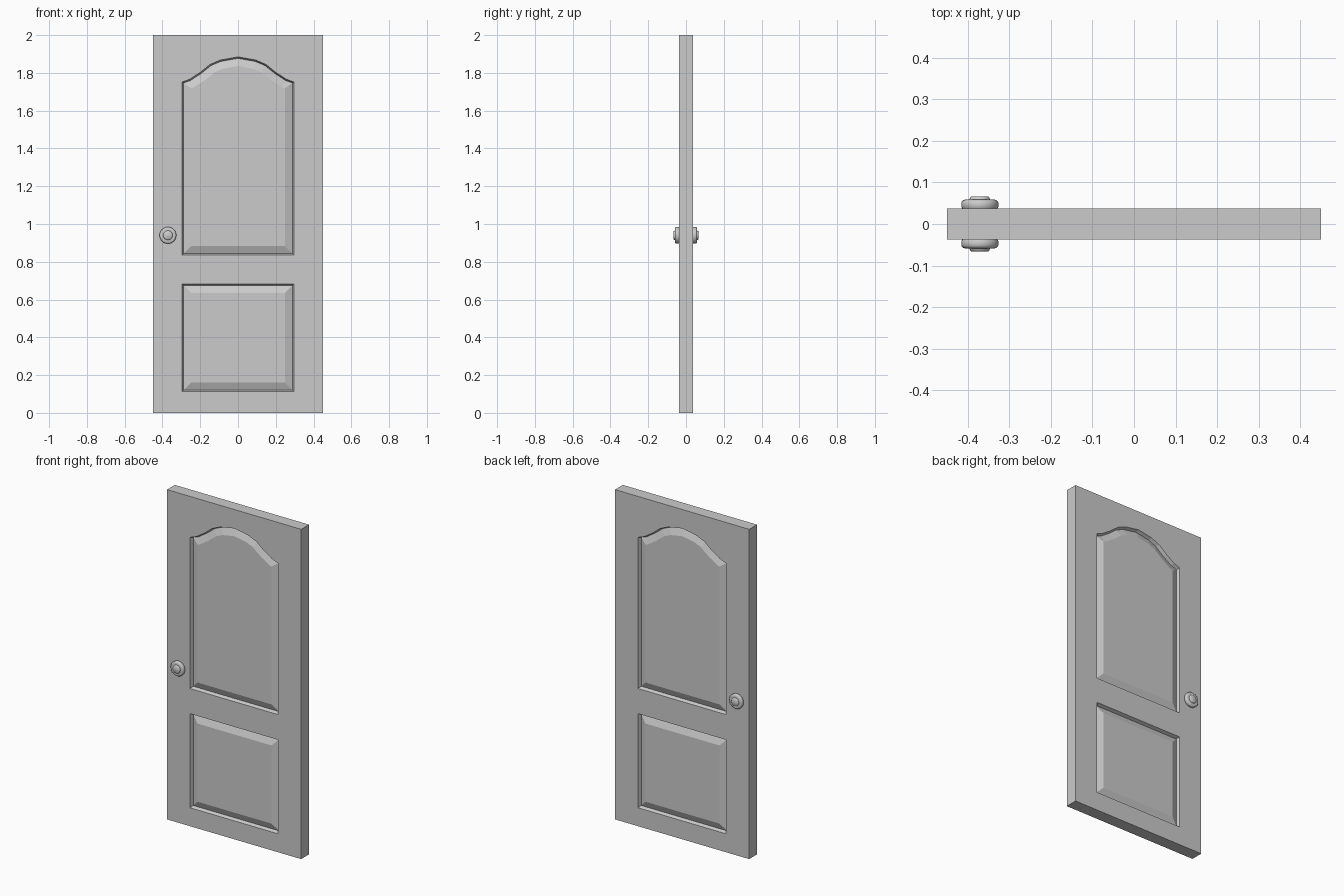
import bpy, bmesh, math
from mathutils import Vector, Matrix

if "Cube" in bpy.data.objects:
    bpy.data.objects.remove(bpy.data.objects["Cube"])

W, H, T = 0.45, 2.0, 0.0373      # half width, height, half thickness
PX = 0.296                       # panel half width


def inset(pts, d):
    """Mitred inward offset of a counter-clockwise outline."""
    out = []
    for i, p in enumerate(pts):
        a = (p - pts[i - 1]).normalized()
        b = (pts[(i + 1) % len(pts)] - p).normalized()
        na, nb = Vector((-a.y, a.x)), Vector((-b.y, b.x))
        out.append(p + (na + nb) * d / (1 + na.dot(nb)))
    return out


def ring(bm, pts, y):
    return [bm.verts.new((p.x, y, p.y)) for p in pts]


def bridge(bm, r1, r2):
    n = len(r1)
    for i in range(n):
        j = (i + 1) % n
        bm.faces.new((r1[i], r1[j], r2[j], r2[i]))


def loop_edges(bm, r):
    return [bm.edges.new((r[i - 1], r[i])) for i in range(len(r))]


def finish(bm, name):
    me = bpy.data.meshes.new(name)
    bm.to_mesh(me)
    bm.free()
    ob = bpy.data.objects.new(name, me)
    bpy.context.collection.objects.link(ob)
    mod = ob.modifiers.new("both_sides", 'MIRROR')
    mod.use_axis = (False, True, False)
    return ob


# Panel outlines: plain lower one, arched upper one
arch = [(PX, 1.752), (0.255, 1.767), (0.2, 1.803), (0.148, 1.845), (0.095, 1.868)]
upper = [(-PX, 0.835), (PX, 0.835)] + arch + [(0, 1.885)] + [(-x, z) for x, z in reversed(arch)]
lower = [(-PX, 0.112), (PX, 0.112), (PX, 0.682), (-PX, 0.682)]

# Door leaf: front half, mirrored to the back
bm = bmesh.new()
rect = [Vector(p) for p in ((-W, 0), (W, 0), (W, H), (-W, H))]
front, mid = ring(bm, rect, -T), ring(bm, rect, 0)
edges = loop_edges(bm, front)
panels = []
for outline in (upper, lower):
    pts = [Vector(p) for p in outline]
    r = ring(bm, pts, -T)
    edges += loop_edges(bm, r)
    panels.append((pts, r))
bmesh.ops.triangle_fill(bm, edges=edges, use_beauty=True, normal=(0, -1, 0))
bridge(bm, front, mid)
# Groove wall, raised bevel and field of each panel
for pts, r in panels:
    for d, depth in ((0.008, 0.02), (0.048, 0.003)):
        nxt = ring(bm, inset(pts, d), -T + depth)
        bridge(bm, r, nxt)
        r = nxt
    bm.faces.new(r)
bmesh.ops.recalc_face_normals(bm, faces=bm.faces)
# open half shell: make sure the front points to -y
big = max((f for f in bm.faces if abs(f.normal.y) > 0.99), key=lambda f: f.calc_area())
if big.normal.y > 0:
    bmesh.ops.reverse_faces(bm, faces=bm.faces)
finish(bm, "door_leaf")

# Door knob: lathed profile (radius, y) around the y axis
bm = bmesh.new()
profile = [(0.040, -0.034), (0.0445, -0.041), (0.0445, -0.052), (0.041, -0.057),
           (0.036, -0.0585), (0.025, -0.0585), (0.023, -0.064), (0.020, -0.0663)]
N = 24
prev = None
for rad, y in profile:
    r = [bm.verts.new((rad * math.cos(2 * math.pi * i / N), y,
                       rad * math.sin(2 * math.pi * i / N))) for i in range(N)]
    if prev:
        bridge(bm, prev, r)
    prev = r
bm.faces.new(prev)
bmesh.ops.translate(bm, verts=bm.verts, vec=(-0.371, 0, 0.94))
bmesh.ops.recalc_face_normals(bm, faces=bm.faces)
if max(bm.faces, key=lambda f: f.calc_area()).normal.y > 0:
    bmesh.ops.reverse_faces(bm, faces=bm.faces)
knob = finish(bm, "door_knob")
bpy.context.view_layer.objects.active = knob
knob.select_set(True)
bpy.ops.object.shade_smooth_by_angle(angle=math.radians(40))
